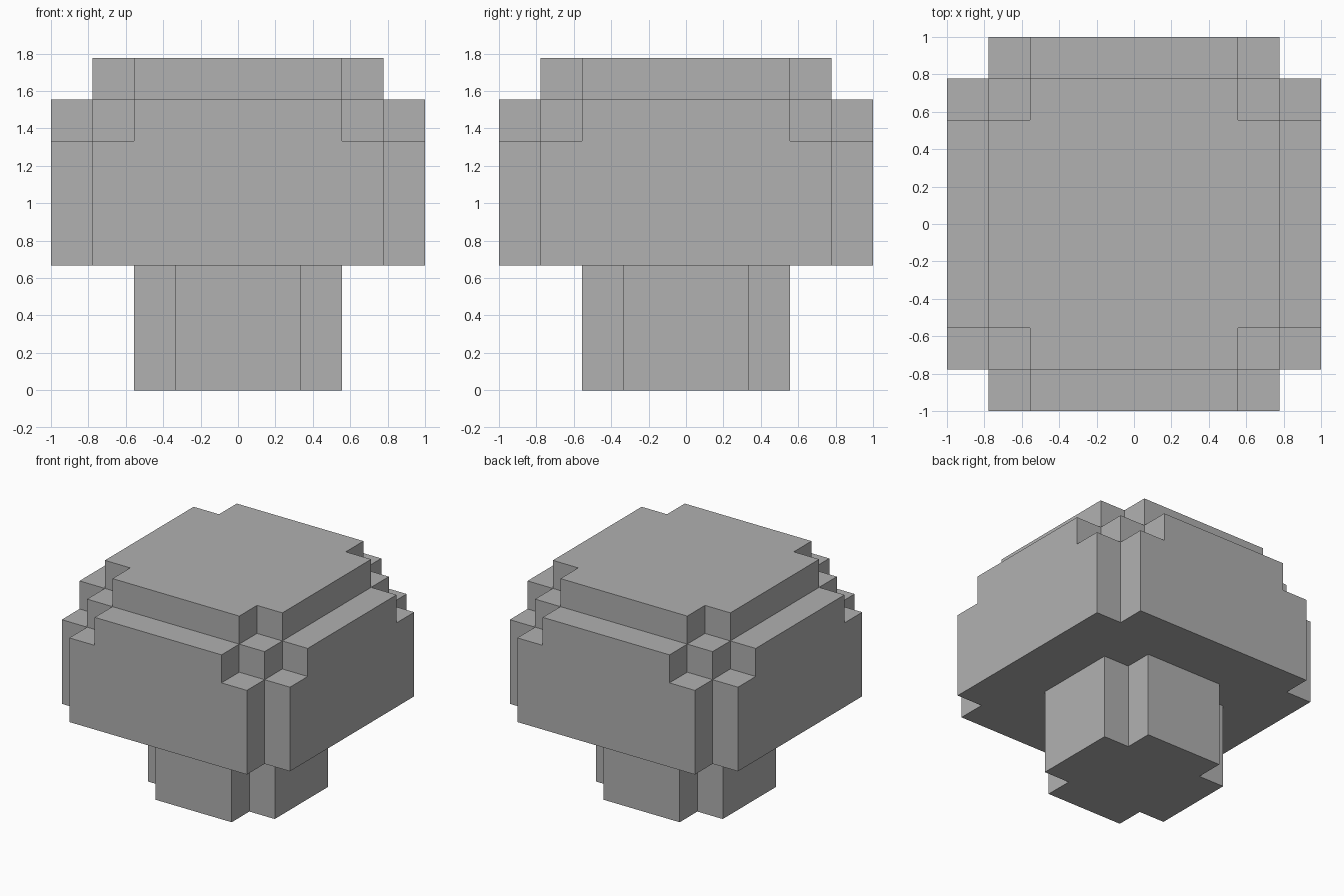
import bpy, bmesh, math

cube = bpy.data.objects.get("Cube")
if cube:
    bpy.data.objects.remove(cube, do_unlink=True)

U = 2 / 9  # edge of one block

grey = bpy.data.materials.new("plain grey")
colour = (0.44, 0.44, 0.44, 1)
grey.diffuse_color = colour
grey.use_nodes = True
grey.node_tree.nodes["Principled BSDF"].inputs["Base Color"].default_value = colour


def blocks(z_range, *half_sizes):
    """Grid cells of overlapping centred rectangles, over a range of heights."""
    return {(x, y, z) for hx, hy in half_sizes for z in z_range
            for x in range(-hx, hx + 1) for y in range(-hy, hy + 1)}


def build(name, cells):
    """Skin the cells with outer faces only, then merge the flat areas."""
    bm = bmesh.new()
    verts = {}

    def vert(p):
        if p not in verts:
            verts[p] = bm.verts.new([c * U for c in p])
        return verts[p]

    for cell in cells:
        for axis in range(3):
            for side in (-1, 1):
                beyond = list(cell)
                beyond[axis] += side
                if tuple(beyond) in cells:
                    continue
                a, b = (axis + 1) % 3, (axis + 2) % 3
                centre = [cell[0], cell[1], cell[2] + 0.5]
                centre[axis] += side / 2
                ring = []
                for da, db in ((-1, -1), (1, -1), (1, 1), (-1, 1))[::side]:
                    p = list(centre)
                    p[a] += da / 2
                    p[b] += db / 2
                    ring.append(vert(tuple(p)))
                bm.faces.new(ring)
    bmesh.ops.dissolve_limit(bm, angle_limit=math.radians(1),
                             verts=bm.verts, edges=bm.edges)
    mesh = bpy.data.meshes.new(name)
    bm.to_mesh(mesh)
    bm.free()
    mesh.materials.append(grey)
    obj = bpy.data.objects.new(name, mesh)
    bpy.context.collection.objects.link(obj)


# Square stem with notched corners
build("stem", blocks(range(3), (2, 1), (1, 2)))

# Cap: wide body, stepped shoulder and top plate, all notched at the corners
cap = blocks(range(3, 6), (4, 3), (3, 4))
cap |= blocks([6], (4, 2), (3, 3), (2, 4))
cap |= blocks([7], (3, 2), (2, 3))
build("cap", cap)
